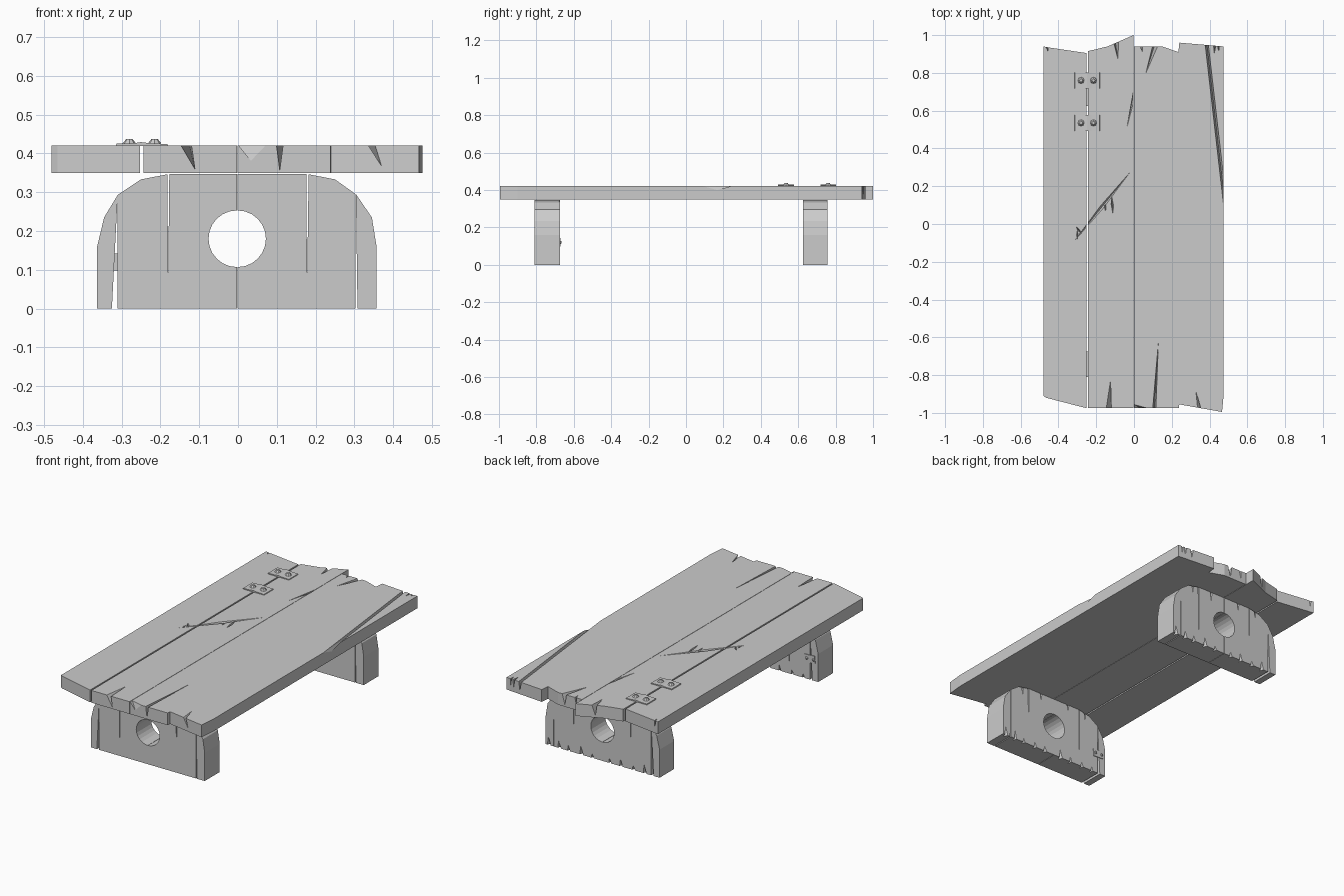
import bpy, bmesh, math, random
from mathutils import Vector

if "Cube" in bpy.data.objects:
    bpy.data.objects.remove(bpy.data.objects["Cube"])

random.seed(4)
TOP, BOT = 0.42, 0.35


def new_object(name, bm):
    bmesh.ops.recalc_face_normals(bm, faces=bm.faces)
    me = bpy.data.meshes.new(name)
    bm.to_mesh(me)
    bm.free()
    ob = bpy.data.objects.new(name, me)
    bpy.context.collection.objects.link(ob)
    return ob


def extrude(name, outline, a, b, axis):
    """Extrude a 2D outline along z (xy outline) or y (xz outline)."""
    bm = bmesh.new()
    place = (lambda p, d: (p[0], p[1], d)) if axis == 'Z' else (lambda p, d: (p[0], d, p[1]))
    f = bm.faces.new([bm.verts.new(place(p, a)) for p in outline])
    r = bmesh.ops.extrude_face_region(bm, geom=[f])
    shift = Vector((0, 0, b - a)) if axis == 'Z' else Vector((0, b - a, 0))
    bmesh.ops.translate(bm, vec=shift, verts=[v for v in r['geom'] if isinstance(v, bmesh.types.BMVert)])
    return new_object(name, bm)


def carve(obs, hulls):
    """Cut convex splinters, each given by its points, out of the objects."""
    bm = bmesh.new()
    for pts in hulls:
        vs = [bm.verts.new(p) for p in pts]
        bmesh.ops.convex_hull(bm, input=vs)
    cutter = new_object("splinter_cutter", bm)
    cutter.hide_render = True
    for ob in obs:
        m = ob.modifiers.new("cut", 'BOOLEAN')
        m.operation, m.solver, m.object, m.use_self = 'DIFFERENCE', 'EXACT', cutter, True
    dg = bpy.context.evaluated_depsgraph_get()
    for ob in obs:
        me = bpy.data.meshes.new_from_object(ob.evaluated_get(dg))
        ob.modifiers.clear()
        ob.data = me
    bpy.data.objects.remove(cutter)


def end_split(a, b, y, tip, low):
    # split in a plank end: opening a..b at y, running to tip, deepest at low
    return [(a, y, TOP + .003), (b, y, TOP + .003), (*tip, TOP + .003), (low, y, BOT + .005)]


def crack(p, q, w, depth=.02):
    # thin crack in the top surface
    p, q = Vector(p), Vector(q)
    m = p.lerp(q, .5)
    n = (q - p).orthogonal().normalized() * w / 2
    return [(*v, TOP + .003) for v in (p, q, m + n, m - n)] + [(*m, TOP - depth)]


# Top planks
left = extrude("left_plank", [(-.48, -.91), (-.465, -.92), (-.252, -.975), (-.252, .905), (-.455, .935), (-.48, .94)],
               BOT, TOP, 'Z')
middle = extrude("middle_plank", [(-.244, -.975), (-.003, -.975), (-.003, 1), (-.14, .94), (-.244, .915)],
                 BOT, TOP, 'Z')
right = extrude("right_plank", [(-.001, -.975), (.238, -.975), (.24, -.955), (.466, -.995), (.475, -.9), (.475, .94),
                                (.24, .96), (.235, .91), (.15, .94), (-.001, .94)], BOT, TOP, 'Z')

# Splits and cracks in the top
carve([left, middle, right], [
    end_split(-.15, -.12, -.985, (-.125, -.82), -.11),
    end_split(.098, .116, -.985, (.13, -.61), .107),
    end_split(.337, .36, -1.0, (.325, -.88), .38),
    end_split(-.11, -.08, .97, (-.085, .87), -.1),
    end_split(.10, .13, .95, (.06, .79), .11),
    end_split(.03, .045, .95, (.045, .91), .03),
    end_split(.42, .435, .955, (.425, .90), .43),
    end_split(.44, .452, .955, (.448, .91), .45),
    end_split(-.47, -.455, .95, (-.455, .91), -.46),
    [(.375, .96, TOP + .003), (.393, .96, TOP + .003), (.478, .06, TOP + .003), (.478, .22, TOP + .003),
     (.385, .96, BOT + .02), (.478, .14, TOP - .02)],
    [(.0, .72, TOP + .003), (.0, .65, TOP + .003), (-.042, .49, TOP + .003), (-.01, .65, TOP - .025)],
    [(.0, -.985, TOP + .003), (.11, -.985, TOP + .003), (.0, -.955, TOP + .003), (.05, -.985, BOT + .01)],
    crack((-.34, -.12), (0, .30), .022),
    crack((-.31, -.01), (-.275, -.055), .012),
    crack((-.30, -.085), (-.30, -.03), .008),
    crack((-.11, .04), (-.12, .165), .013),
    crack((-.15, .06), (-.155, .125), .010),
])


# Nailed repair plates
def nail(name, loc, r, h, axis='Z'):
    bm = bmesh.new()
    bmesh.ops.create_cone(bm, cap_ends=True, segments=8, radius1=r, radius2=r * .45, depth=h)
    ob = new_object(name, bm)
    ob.location = loc
    if axis == 'Y':
        ob.rotation_euler.x = -math.pi / 2
    return ob


for i, y in enumerate((.535, .76)):
    extrude(f"repair_plate_{i}", [(-.315, .419), (-.313, .425), (-.27, .426), (-.25, .429), (-.225, .426),
                                  (-.182, .424), (-.18, .419)], y - .042, y + .042, 'Y')
    for x in (-.28, -.215):
        nail(f"plate_nail_{i}", (x, y, .431), .018, .012)


# Legs: four slats with a round hole shared by the centre pair
def half_arc(cx, cz, r, sign):
    return [(cx + sign * r * math.sin(math.pi * i / 12), cz - r * math.cos(math.pi * i / 12)) for i in range(13)]


def leg(tag, y0, y1):
    outer_l = [(-.363, 0), (-.325, 0), (-.31, .293), (-.345, .235), (-.363, .16)]
    inner_l = [(-.31, 0), (-.003, 0)] + half_arc(-.003, .18, .073, -1) + \
              [(-.003, .347), (-.177, .347), (-.18, .07), (-.182, .346), (-.25, .333), (-.31, .293)]
    inner_r = [(.303, 0), (-.001, 0)] + half_arc(-.001, .18, .073, 1) + \
              [(-.001, .347), (.176, .347), (.178, .06), (.182, .346), (.25, .333), (.303, .295)]
    outer_r = [(.308, 0), (.357, 0), (.357, .16), (.345, .235), (.3045, .294), (.3045, .25)]
    slats = [extrude(f"{tag}_leg_slat_{i}", o, y0, y1, 'Y')
             for i, o in enumerate((outer_l, inner_l, inner_r, outer_r))]
    # splinters along the lower and upper edges of the rear face
    cuts = []
    for x in (-.27, -.2, -.12, -.05, .06, .13, .21, .27, .335):
        w, h = random.uniform(.008, .014), random.uniform(.025, .06)
        cuts.append([(x - w, y1 + .003, -.004), (x + w, y1 + .003, -.004), (x + w * .4, y1 + .003, h),
                     (x, y1 - .025, -.004)])
    for x in (-.22, -.1, .09, .22):
        w, h = .008, random.uniform(.04, .07)
        cuts.append([(x - w, y1 + .003, .352), (x + w, y1 + .003, .352), (x, y1 + .003, .345 - h),
                     (x, y1 - .025, .352)])
    carve(slats, cuts)


leg("front", -.81, -.675)
leg("back", .625, .757)

# Small repair plate on the inner face of the front leg
extrude("leg_repair_plate", [(-.345, .10), (-.28, .097), (-.278, .14), (-.343, .143)], -.676, -.671, 'Y')
for x in (-.335, -.293):
    nail("leg_plate_nail", (x, -.669, .12), .01, .008, 'Y')
